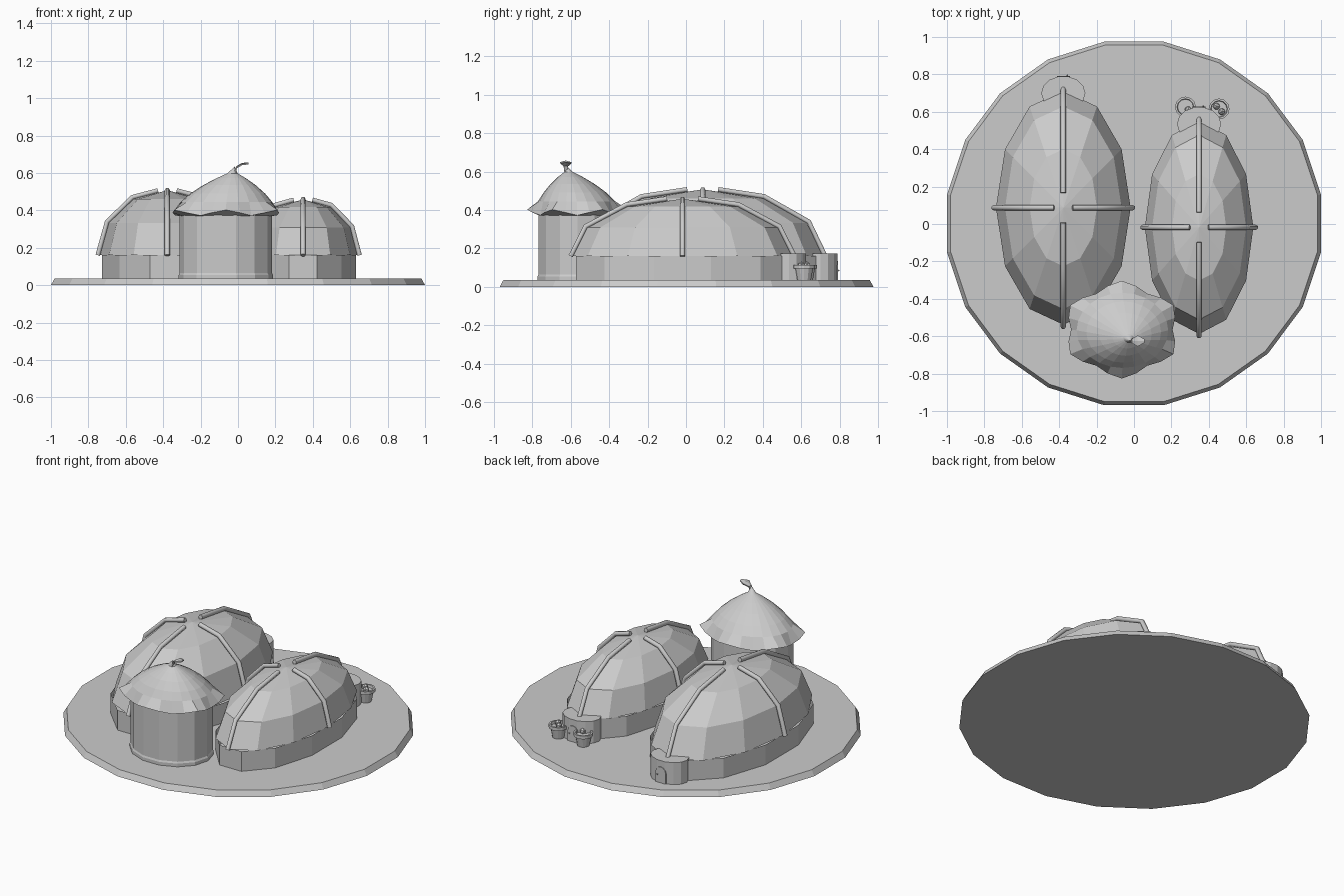
import bpy, bmesh
from math import sin, cos, pi, radians
from mathutils import Matrix, Vector

if "Cube" in bpy.data.objects:
    bpy.data.objects.remove(bpy.data.objects["Cube"])

grey = bpy.data.materials.new("plain grey")
grey.use_nodes = True
tone = (0.6, 0.6, 0.6, 1)
grey.diffuse_color = tone
grey.node_tree.nodes["Principled BSDF"].inputs["Base Color"].default_value = tone

GROUND = 0.035


def finish(name, bm):
    bmesh.ops.recalc_face_normals(bm, faces=bm.faces)
    mesh = bpy.data.meshes.new(name)
    bm.to_mesh(mesh)
    bm.free()
    mesh.materials.append(grey)
    ob = bpy.data.objects.new(name, mesh)
    bpy.context.collection.objects.link(ob)
    return ob


def lathe(name, centre, profile, sides, turn=0.0, ry=1.0, lobe=None, caps=()):
    """Stack rings of (radius, z); radius 0 closes to a point; caps lists rings to fill."""
    bm = bmesh.new()
    rings = []
    for r, z in profile:
        ring = []
        for i in range(1 if r == 0 else sides):
            a = turn + 2 * pi * i / sides
            k, dz = lobe(a, r) if lobe else (1, 0)
            ring.append(bm.verts.new((centre[0] + r * k * cos(a),
                                      centre[1] + r * k * ry * sin(a), z + dz)))
        rings.append(ring)
    for low, high in zip(rings, rings[1:]):
        for i in range(sides):
            j = (i + 1) % sides
            if len(high) == 1:
                bm.faces.new((low[i], low[j], high[0]))
            else:
                bm.faces.new((low[i], low[j], high[j], high[i]))
    for c in caps:
        bm.faces.new(rings[c])
    return finish(name, bm)


def tube(name, points, radius):
    curve = bpy.data.curves.new(name, "CURVE")
    curve.dimensions = "3D"
    curve.bevel_depth = radius
    curve.bevel_resolution = 1
    curve.use_fill_caps = True
    spline = curve.splines.new("POLY")
    spline.points.add(len(points) - 1)
    for p, co in zip(spline.points, points):
        p.co = (*co, 1)
    curve.materials.append(grey)
    ob = bpy.data.objects.new(name, curve)
    bpy.context.collection.objects.link(ob)


def ball(name, centre, radius):
    bm = bmesh.new()
    bmesh.ops.create_icosphere(bm, subdivisions=1, radius=radius,
                               matrix=Matrix.Translation(centre))
    finish(name, bm)


def hut(side, centre, rx, ry, height, porch_y):
    cx, cy = centre
    eave = 0.16
    # open wall ring, turned half a facet against the roof
    lathe(side + "_hut_wall", centre, [(rx * 1.006, 0), (rx * 1.006, eave)],
          12, radians(15), ry / rx)
    # faceted dome roof
    dome = [(rx * cos(radians(t)), eave + height * sin(radians(t))) for t in (0, 30, 60)]
    lathe(side + "_hut_roof", centre, dome + [(0, eave + height)], 12, 0, ry / rx)
    # four roof ribs that stop short of the crown
    for k in range(4):
        dx, dy = ((1, 0), (0, 1), (-1, 0), (0, -1))[k]
        reach = rx if dx else ry
        path = [((reach + 0.012) * cos(radians(t)),
                 eave + (height + 0.012) * sin(radians(t))) for t in (0, 30, 60)]
        inner = 0.05 if dx else 0.08
        path.append((inner, eave + height + 0.012 - height * 0.134 * inner / (reach / 2)))
        tube(f"{side}_roof_rib_{k + 1}", [(cx + dx * r, cy + dy * r, z) for r, z in path], 0.014)
    # rounded porch with an arched door
    lathe(side + "_porch", (cx, porch_y), [(0.118, 0), (0.118, 0.173)], 14, 0, 0.77, caps=(-1,))
    bm = bmesh.new()
    front = porch_y + 0.092
    outline = [(-0.035, GROUND), (0.035, GROUND)]
    outline += [(0.035 * cos(a * pi / 6), 0.1 + 0.035 * sin(a * pi / 6)) for a in range(7)]
    door = bm.faces.new([bm.verts.new((cx + x, front, z)) for x, z in outline])
    out = bmesh.ops.extrude_face_region(bm, geom=[door])["geom"]
    bmesh.ops.translate(bm, vec=(0, -0.008, 0),
                        verts=[v for v in out if isinstance(v, bmesh.types.BMVert)])
    finish(side + "_door", bm)
    ball(side + "_door_knob", (cx + 0.022, front + 0.003, 0.085), 0.005)


# ground disc
lathe("ground", (0, 0.003), [(1.0125, 0), (0.993, GROUND)], 20, radians(9), 0.972, caps=(0, -1))

# two domed huts
hut("right", (-0.378, 0.087), 0.36, 0.625, 0.347, 0.70)
hut("left", (0.348, -0.018), 0.29, 0.57, 0.298, 0.535)

# flower pots beside the smaller hut's porch
for n, (x, y, blooms) in enumerate(((0.275, 0.625, 1), (0.455, 0.615, 2))):
    lathe(f"flower_pot_{n + 1}", (x, y),
          [(0.035, GROUND), (0.046, 0.095), (0.056, 0.095), (0.056, 0.115), (0.045, 0.115),
           (0.042, 0.1)], 12, caps=(0, -1))
    for k in range(blooms):
        a = pi * k - 0.8
        ball(f"flower_{n + 1}_{k + 1}",
             (x + 0.02 * cos(a), y + 0.02 * sin(a), 0.112), 0.02)

# round tower with a slightly flared foot
TOWER = (-0.065, -0.565)
lathe("tower_wall", TOWER, [(0.252, 0), (0.252, 0.055), (0.247, 0.065), (0.247, 0.385)],
      14, 0, 0.84)


# bell roof: six lifted lobes at the hem, soffit sloping in to the wall, leaning tip
def hem(a, r):
    if r < 0.27:
        return 1, 0
    wave = cos(6 * (a - pi / 2))
    return 1 + 0.08 * wave, 0.015 * wave


roof = lathe("tower_roof", TOWER,
             [(0.24, 0.37), (0.295, 0.387), (0.245, 0.445), (0.2, 0.49), (0.14, 0.535),
              (0.078, 0.572), (0.027, 0.598), (0.008, 0.622), (0, 0.635)], 24, 0, 0.82, hem)
for v in roof.data.vertices:
    lean = max(0, (v.co.z - 0.41) / 0.22)
    v.co += Vector((0.045, -0.058, 0)) * lean ** 1.5

# curled leaf at the tip
bm = bmesh.new()
strip = []
for x, z, w in ((-0.022, 0.6, 0.008), (-0.01, 0.635, 0.012), (0.02, 0.653, 0.03), (0.055, 0.657, 0.01)):
    strip.append([bm.verts.new((x, -0.625 + s * w, z - abs(s) * 0.004)) for s in (-1, 0, 1)])
for a, b in zip(strip, strip[1:]):
    for i in range(2):
        bm.faces.new((a[i], a[i + 1], b[i + 1], b[i]))
leaf = finish("roof_leaf", bm)
thick = leaf.modifiers.new("thickness", "SOLIDIFY")
thick.thickness = 0.008
